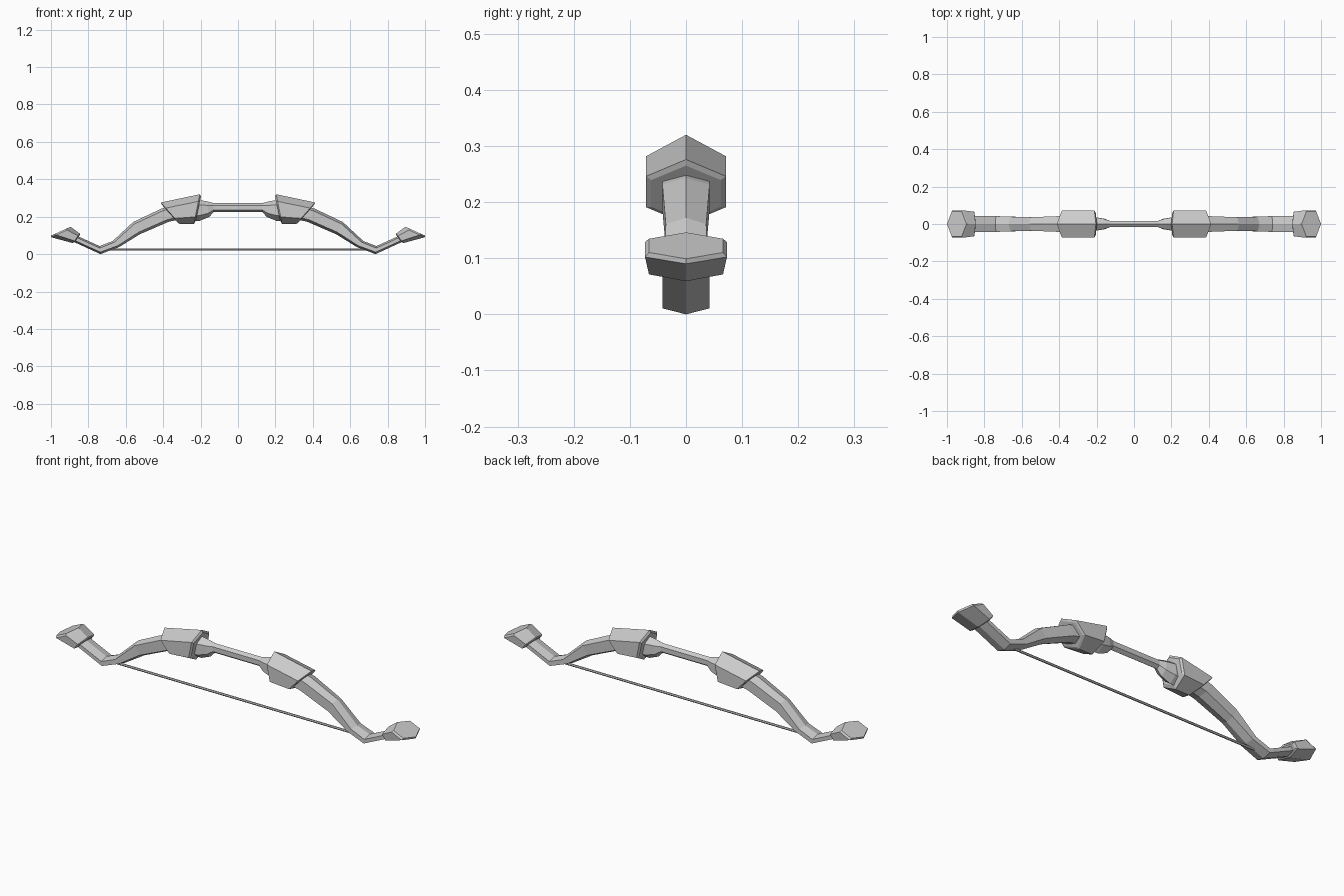
import bpy, bmesh, math
from mathutils import Matrix


def loft(name, rings, mirrored=True):
    """Six-sided loft. Ring = (top x, top z, bottom x, bottom z, half width, shoulder)."""
    bm = bmesh.new()
    loops = []
    for tx, tz, bx, bz, w, f in rings:
        def at(t, y):
            return bm.verts.new((tx + (bx - tx) * t, y, tz + (bz - tz) * t))
        loops.append([at(0, 0), at(f, w), at(1 - f, w), at(1, 0), at(1 - f, -w), at(f, -w)])
    for a, b in zip(loops, loops[1:]):
        for i in range(6):
            j = (i + 1) % 6
            bm.faces.new((a[i], a[j], b[j], b[i]))
    bm.faces.new(loops[0])
    bm.faces.new(loops[-1])
    bmesh.ops.recalc_face_normals(bm, faces=bm.faces)
    mesh = bpy.data.meshes.new(name)
    bm.to_mesh(mesh)
    bm.free()
    obj = bpy.data.objects.new(name, mesh)
    bpy.context.collection.objects.link(obj)
    if mirrored:
        obj.modifiers.new("mirror", 'MIRROR').use_axis[0] = True
    return obj


# Slim straight grip
loft("grip", [(x, 0.275, x, 0.226, 0.017, 0.25) for x in (-0.14, 0.14)], False)

# Flared necks between the grip and the guards
loft("grip_neck", [
    (0.13, 0.275, 0.13, 0.226, 0.017, 0.25),
    (0.165, 0.284, 0.155, 0.2, 0.028, 0.25),
    (0.21, 0.292, 0.205, 0.18, 0.036, 0.25),
    (0.26, 0.29, 0.25, 0.18, 0.036, 0.25),
])

# Curved limbs, dipping to the string notch and kicking back up
loft("limb", [
    (0.25, 0.29, 0.25, 0.2, 0.042, 0.17),
    (0.41, 0.245, 0.37, 0.175, 0.042, 0.17),
    (0.56, 0.174, 0.525, 0.108, 0.036, 0.17),
    (0.67, 0.072, 0.635, 0.04, 0.039, 0.22),
    (0.74, 0.045, 0.735, 0.002, 0.042, 0.25),
    (0.865, 0.102, 0.88, 0.068, 0.042, 0.25),
])

# Slanted hexagonal guards with chamfered ends
loft("limb_guard", [
    (0.198, 0.310, 0.226, 0.180, 0.062, 0.25),
    (0.204, 0.322, 0.236, 0.163, 0.071, 0.24),
    (0.413, 0.278, 0.310, 0.163, 0.071, 0.26),
    (0.408, 0.267, 0.319, 0.168, 0.062, 0.26),
])

# Hexagonal caps on the limb tips
loft("limb_tip", [
    (0.846, 0.103, 0.873, 0.068, 0.058, 0.24),
    (0.846, 0.112, 0.884, 0.061, 0.066, 0.24),
    (0.888, 0.143, 0.998, 0.092, 0.073, 0.24),
    (0.896, 0.148, 1.0, 0.101, 0.066, 0.24),
])

# Bowstring
bpy.ops.mesh.primitive_cylinder_add(vertices=6, radius=0.006, depth=1.38,
                                    location=(0, 0, 0.027), rotation=(0, math.pi / 2, 0))
bpy.context.object.name = "bowstring"

# Rest the lowest point on the ground
limb = bpy.data.objects["limb"]
low = min(v.co.z for v in limb.data.vertices)
for obj in bpy.data.objects:
    obj.matrix_world = Matrix.Translation((0, 0, -low)) @ obj.matrix_world
